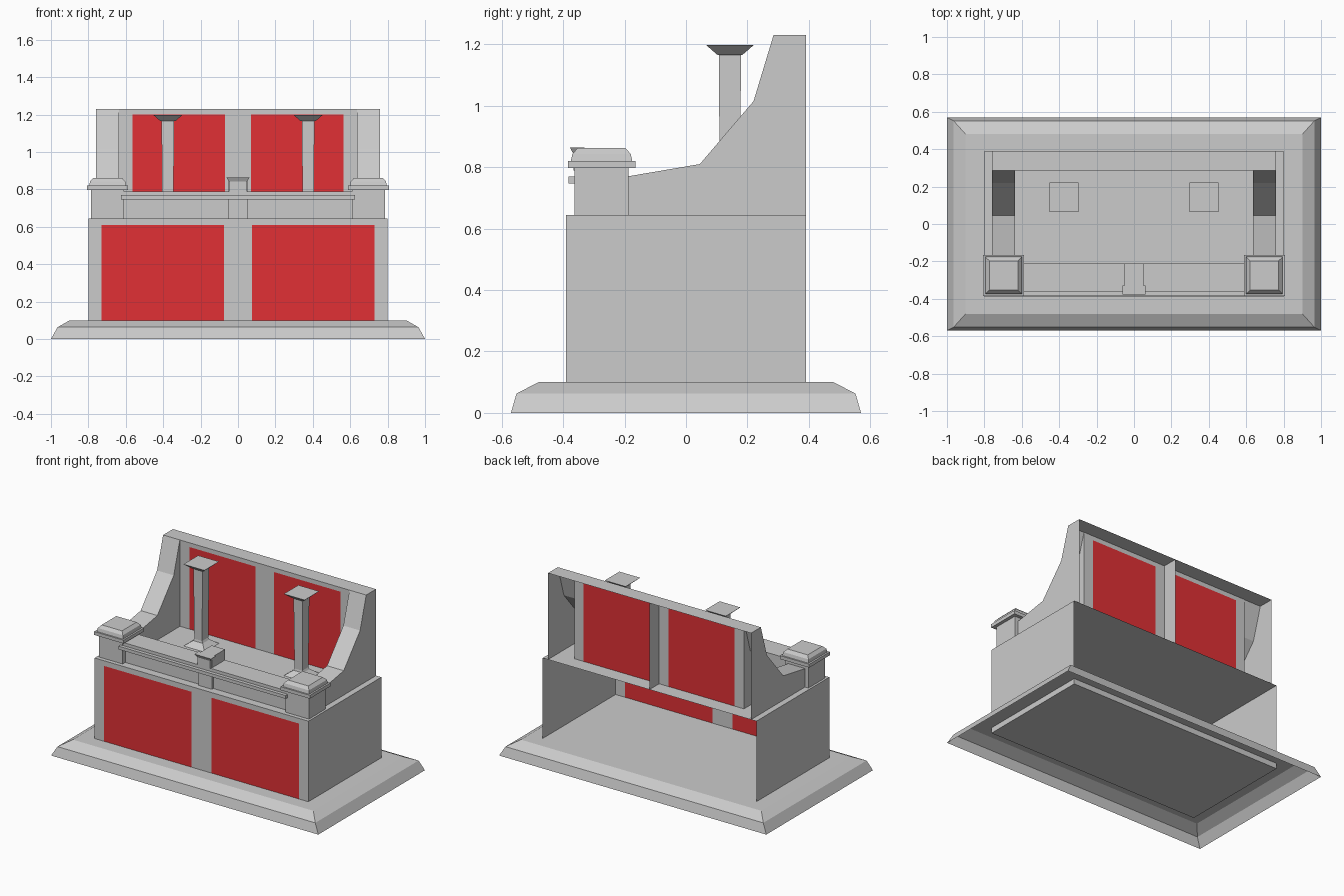
import bpy

if "Cube" in bpy.data.objects:
    bpy.data.objects.remove(bpy.data.objects["Cube"])

red = bpy.data.materials.new("red_panel")
red.diffuse_color = (0.75, 0.03, 0.035, 1)
red.use_nodes = True
red.node_tree.nodes["Principled BSDF"].inputs["Base Color"].default_value = red.diffuse_color
grey = bpy.data.materials.new("stone")
grey.diffuse_color = (0.8, 0.8, 0.8, 1)
grey.use_nodes = True
grey.node_tree.nodes["Principled BSDF"].inputs["Base Color"].default_value = grey.diffuse_color


def make(name, verts, faces):
    me = bpy.data.meshes.new(name)
    me.from_pydata(verts, [], faces)
    me.update()
    ob = bpy.data.objects.new(name, me)
    bpy.context.collection.objects.link(ob)
    return ob


def loft(name, rings, cx=0, cy=0, bottom=False):
    """Stack of rectangles (z, half x, half y), closed on top."""
    v, f = [], []
    for z, hx, hy in rings:
        v += [(cx - hx, cy - hy, z), (cx + hx, cy - hy, z),
              (cx + hx, cy + hy, z), (cx - hx, cy + hy, z)]
    for r in range(len(rings) - 1):
        for i in range(4):
            a, b = r * 4 + i, r * 4 + (i + 1) % 4
            f.append((a, b, b + 4, a + 4))
    n = len(v)
    f.append((n - 4, n - 3, n - 2, n - 1))
    if bottom:
        f.append((3, 2, 1, 0))
    return make(name, v, f)


def box(name, x0, x1, y0, y1, z0, z1, bottom=False):
    hx, hy = (x1 - x0) / 2, (y1 - y0) / 2
    return loft(name, [(z0, hx, hy), (z1, hx, hy)], (x0 + x1) / 2, (y0 + y1) / 2, bottom)


def panel_wall(name, xs, zs, y, red_row):
    """Flat wall cut into a grid, with two red cells in one row."""
    v = [(x, y, z) for z in zs for x in xs]
    n, f, m = len(xs), [], []
    for r in range(len(zs) - 1):
        for c in range(n - 1):
            a = r * n + c
            f.append((a, a + 1, a + n + 1, a + n))
            m.append(1 if r == red_row and c in (1, 3) else 0)
    ob = make(name, v, f)
    ob.data.materials.append(grey)
    ob.data.materials.append(red)
    ob.data.polygons.foreach_set("material_index", m)
    return ob


# Plinth: hollow underneath
loft("plinth", [(0, 1, .57), (.063, .965, .552), (.1, .90, .48)])

# Lower chest: open at the back, floor slab showing under the plinth
panel_wall("chest_front", [-.8, -.73, -.075, .075, .73, .8], [.063, .1, .61, .645], -.39, 1)
X, Y, B, T = .8, .39, .063, .645
make("chest_shell",
     [(-X, -Y, B), (X, -Y, B), (X, Y, B), (-X, Y, B),
      (-X, -Y, T), (X, -Y, T), (X, Y, T), (-X, Y, T),
      (X, Y, .1), (-X, Y, .1)],
     [(3, 2, 1, 0), (4, 5, 6, 7), (1, 2, 8, 6, 5), (0, 4, 7, 9, 3), (3, 9, 8, 2)])

# Upper back wall, its top plate and thin middle rib
panel_wall("back_wall", [-.635, -.565, -.07, .07, .565, .635], [T, 1.2, 1.23], .287, 0)
make("back_top", [(-.76, .285, 1.23), (.76, .285, 1.23), (.76, .39, 1.23), (-.76, .39, 1.23)],
     [(0, 1, 2, 3)])
make("back_rib", [(0, .287, T), (0, .39, T), (0, .39, 1.23), (0, .287, 1.23)], [(0, 1, 2, 3)])

wing = [(-.19, T), (-.19, .77), (.045, .81), (.22, 1.015), (.285, 1.23)]
k = len(wing)
for s, side in ((-1, "left"), (1, "right")):
    # Curved side wing, open at the back
    v = [(s * .635, y, z) for y, z in wing] + [(s * .76, y, z) for y, z in wing]
    v += [(s * .76, .39, 1.23), (s * .76, .39, T), (s * .635, .285, T)]
    f = [(i, i + 1, i + k + 1, i + k) for i in range(k - 1)]
    f += [tuple(range(k)) + (2 * k + 2,), tuple(range(k, 2 * k + 2))]
    if s > 0:
        f[:k - 1] = [q[::-1] for q in f[:k - 1]]
        f[-1] = f[-1][::-1]
    else:
        f[-2] = f[-2][::-1]
    make(side + "_wing", v, f)

    # Front corner post with cap
    loft(side + "_post",
         [(T, .088, .088), (.797, .088, .088), (.797, .11, .11), (.82, .11, .11),
          (.82, .098, .1), (.843, .094, .095), (.862, .076, .078)], s * .697, -.275)

    # Slim column with flared foot and head
    loft(side + "_column",
         [(T, .078, .078), (.677, .036, .036), (.69, .029, .033),
          (1.165, .034, .036), (1.165, .04, .04), (1.198, .078, .078)], s * .375, .143)

# Front parapet with stepped rail
box("parapet", -.615, .615, -.335, -.21, T, .79)
box("rail_lower", -.625, .625, -.383, -.335, .747, .769, True)
box("rail_upper", -.615, .615, -.36, -.335, .769, .79)

# Middle bracket and its flared front cap
box("bracket", -.05, .05, -.35, -.21, T, .862)
loft("bracket_cap", [(.79, .048, .012), (.842, .048, .012), (.864, .062, .024)], 0, -.354, True)
